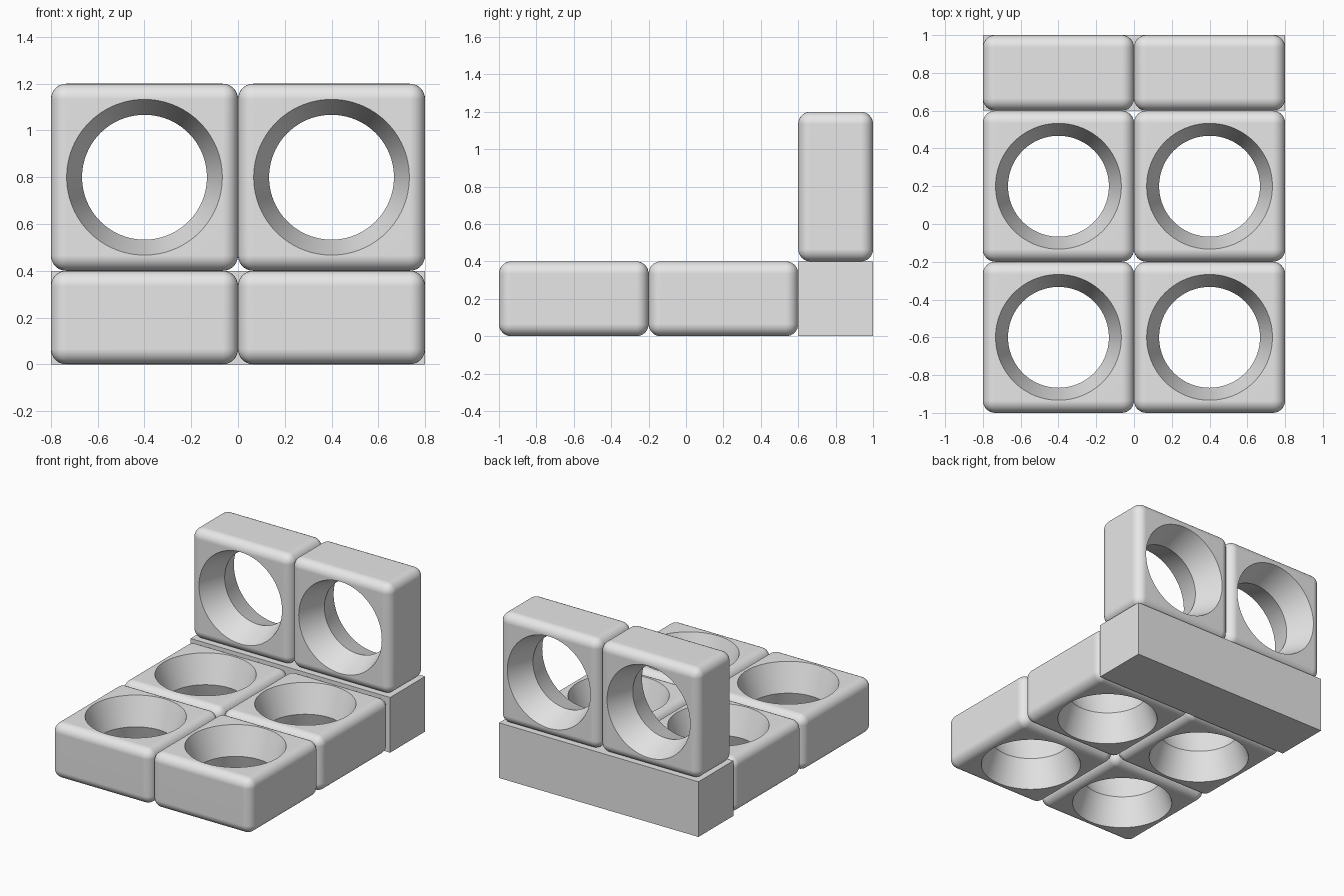
import bpy, bmesh, math

default_cube = bpy.data.objects.get("Cube")
if default_cube:
    bpy.data.objects.remove(default_cube, do_unlink=True)

SIZE, DEPTH, ROUND = 0.8, 0.4, 0.065
RIM, WAIST = 0.333, 0.267          # hole radius at the faces and at mid depth

grey = bpy.data.materials.new("plain grey")
grey.use_nodes = True
grey.diffuse_color = (0.8, 0.8, 0.8, 1)
grey.node_tree.nodes["Principled BSDF"].inputs["Base Color"].default_value = (0.8, 0.8, 0.8, 1)


def add_object(name, bm):
    bmesh.ops.recalc_face_normals(bm, faces=bm.faces)
    mesh = bpy.data.meshes.new(name)
    bm.to_mesh(mesh)
    bm.free()
    mesh.materials.append(grey)
    obj = bpy.data.objects.new(name, mesh)
    bpy.context.collection.objects.link(obj)
    return obj


def box(name, size, location, rounding=0):
    bm = bmesh.new()
    bmesh.ops.create_cube(bm, size=1)
    bmesh.ops.scale(bm, vec=size, verts=bm.verts)
    if rounding:
        bmesh.ops.bevel(bm, geom=bm.edges[:], offset=rounding, segments=8,
                        profile=0.5, affect='EDGES')
    obj = add_object(name, bm)
    obj.location = location
    return obj


def hourglass(name):
    # Two cones joined at the waist, running past both block faces
    reach = DEPTH / 2 + 0.05
    wide = WAIST + (RIM - WAIST) * reach / (DEPTH / 2)
    bm = bmesh.new()
    rings = []
    for z, r in ((-reach, wide), (0, WAIST), (reach, wide)):
        ring = bmesh.ops.create_circle(bm, segments=96, radius=r)["verts"]
        bmesh.ops.translate(bm, vec=(0, 0, z), verts=ring)
        rings.append(ring)
    for low, high in zip(rings, rings[1:]):
        for i in range(len(low)):
            bm.faces.new((low[i - 1], low[i], high[i], high[i - 1]))
    bm.faces.new(rings[0])
    bm.faces.new(rings[-1])
    return add_object(name, bm)


# Rounded block with a waisted round hole
block = box("seat_block", (SIZE, SIZE, DEPTH), (0, 0, 0), ROUND)
cutter = hourglass("hole_cutter")
cutter.hide_render = True
cut = block.modifiers.new("hole", 'BOOLEAN')
cut.operation = 'DIFFERENCE'
cut.solver = 'EXACT'
cut.object = cutter
bpy.ops.object.select_all(action='DESELECT')
bpy.context.view_layer.objects.active = block
block.select_set(True)
bpy.ops.object.modifier_apply(modifier=cut.name)
bpy.data.objects.remove(cutter, do_unlink=True)
bpy.ops.object.shade_smooth_by_angle(angle=math.radians(30))
block_mesh = block.data
bpy.data.objects.remove(block, do_unlink=True)


def place_block(name, location, tilt=0):
    obj = bpy.data.objects.new(name, block_mesh)
    bpy.context.collection.objects.link(obj)
    obj.location = location
    obj.rotation_euler.x = tilt
    normals = obj.modifiers.new("clean_normals", 'WEIGHTED_NORMAL')
    normals.keep_sharp = True


# Four flat blocks for the seat, two upright ones for the back
for side, x in (("right", -SIZE / 2), ("left", SIZE / 2)):
    place_block(f"front_seat_block_{side}", (x, -0.6, DEPTH / 2))
    place_block(f"rear_seat_block_{side}", (x, 0.2, DEPTH / 2))
    place_block(f"back_block_{side}", (x, 0.8, DEPTH + SIZE / 2), math.pi / 2)

# Square-edged rail under the back
box("back_rail", (2 * SIZE, DEPTH, DEPTH), (0, 0.8, DEPTH / 2))
